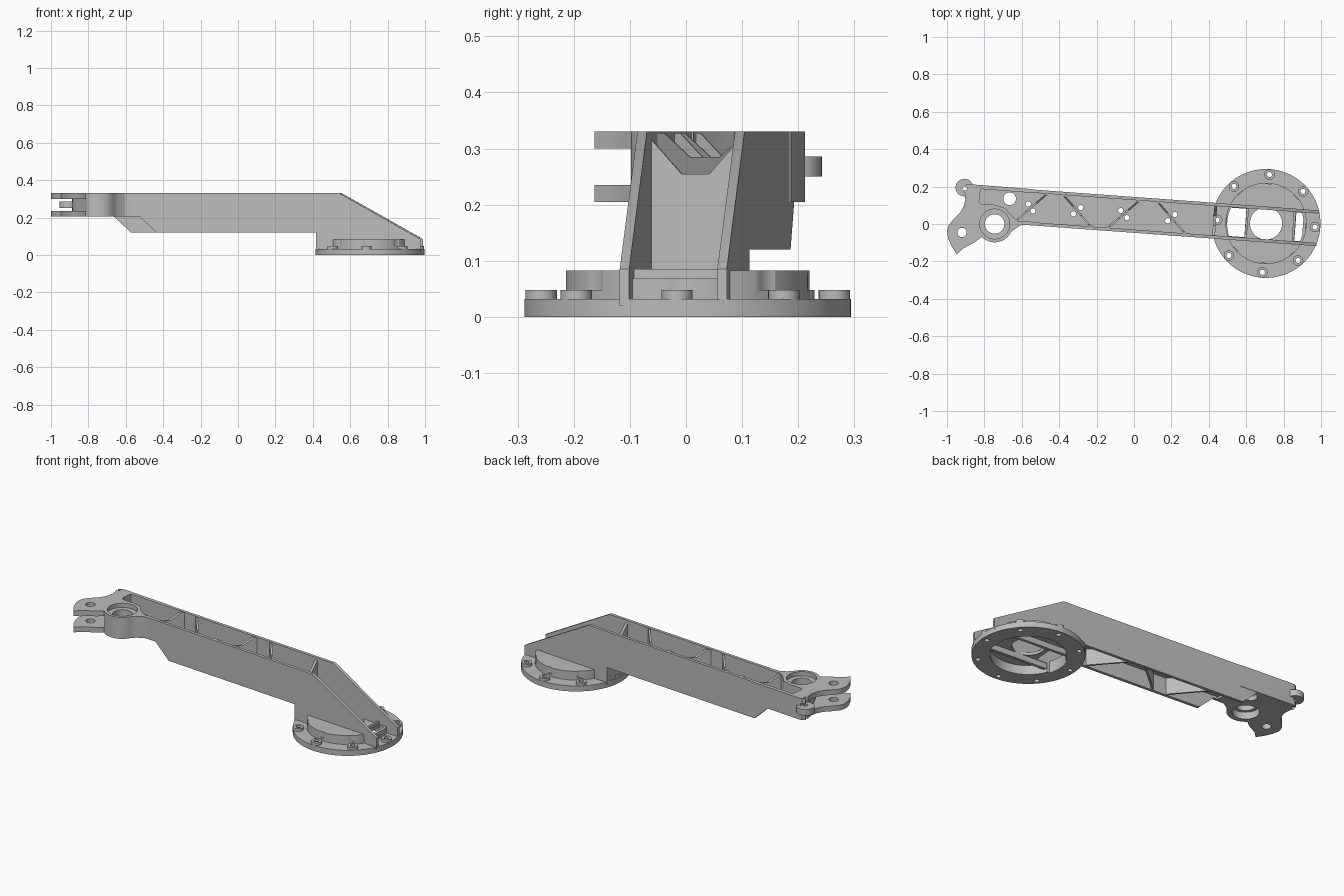
import bpy, bmesh, math
from mathutils import Matrix, Vector

if "Cube" in bpy.data.objects:
    bpy.data.objects.remove(bpy.data.objects["Cube"])

ANG = math.atan(-0.0728)
BEAM = Matrix.Translation((0, 0.0488, 0)) @ Matrix.Rotation(ANG, 4, 'Z')
IDENT = Matrix.Identity(4)
HALF, WALL = 0.0957, 0.017
HUB = (0.706, 0.003)

grey = bpy.data.materials.new("plain grey")
grey.diffuse_color = (0.5, 0.5, 0.5, 1)
grey.use_nodes = True
grey.node_tree.nodes["Principled BSDF"].inputs["Base Color"].default_value = grey.diffuse_color


def prism(name, pts, a, b, frame=IDENT, side=False):
    """Extrude an outline along z, or along y when side is True."""
    bm = bmesh.new()
    put = (lambda p, h: (p[0], h, p[1])) if side else (lambda p, h: (p[0], p[1], h))
    lo = [bm.verts.new(put(p, a)) for p in pts]
    hi = [bm.verts.new(put(p, b)) for p in pts]
    n = len(pts)
    bm.faces.new(lo)
    bm.faces.new(hi)
    for i in range(n):
        bm.faces.new((lo[i], lo[(i + 1) % n], hi[(i + 1) % n], hi[i]))
    bmesh.ops.recalc_face_normals(bm, faces=bm.faces[:])
    bm.transform(frame)
    me = bpy.data.meshes.new(name)
    bm.to_mesh(me)
    bm.free()
    me.materials.append(grey)
    ob = bpy.data.objects.new(name, me)
    bpy.context.collection.objects.link(ob)
    return ob


def circle(c, r, n=48):
    return [(c[0] + r * math.cos(2 * math.pi * i / n),
             c[1] + r * math.sin(2 * math.pi * i / n)) for i in range(n)]


def rect(x0, x1, y0, y1):
    return [(x0, y0), (x1, y0), (x1, y1), (x0, y1)]


def apply_bool(ob, other, op):
    m = ob.modifiers.new("bool", 'BOOLEAN')
    m.operation, m.solver, m.object = op, 'EXACT', other
    bpy.context.view_layer.objects.active = ob
    bpy.ops.object.modifier_apply(modifier=m.name)
    bpy.data.objects.remove(other)


def cut(ob, *args, **kw):
    apply_bool(ob, prism("cutter", *args, **kw), 'DIFFERENCE')


def world(u, v):
    p = BEAM @ Vector((u, v, 0))
    return (p.x, p.y)


# Side walls of the beam, with sloped nose and stepped underside
nose = [(0.55, 0.33), (0.985, 0.085), (0.985, 0.02), (0.425, 0.02), (0.425, 0.12)]
prism("back_wall", [(-0.87, 0.33)] + nose + [(-0.58, 0.12), (-0.67, 0.205), (-0.87, 0.205)],
      HALF - WALL, HALF, BEAM, True)
prism("front_wall", [(-0.62, 0.33)] + nose + [(-0.43, 0.12), (-0.52, 0.205), (-0.62, 0.205)],
      -HALF, -HALF + WALL, BEAM, True)

# Floor web with pairs of holes either side of each rib
rib_u = [-0.55, -0.305, -0.055, 0.2]
floor = prism("beam_floor", rect(-0.58, 0.43, -0.09, 0.09), 0.218, 0.23, BEAM)
for i, u in enumerate(rib_u):
    s = 1 if i % 2 == 0 else -1
    for k in (-1, 1):
        if i:
            cut(floor, circle((u + 0.018 * k, -0.018 * k * s), 0.014, 20), 0.1, 0.4, BEAM)

# Zigzag ribs with a notched cable channel along the top
h = HALF - 0.006
for i, u in enumerate(rib_u):
    s = 1 if i % 2 == 0 else -1
    t = 0.007
    rib = prism("diagonal_rib", [(u - s * h - t, -h), (u - s * h + t, -h),
                                 (u + s * h + t, h), (u + s * h - t, h)],
                0.207 if i == 0 else 0.125, 0.328, BEAM)
    notch = BEAM @ Matrix.Rotation(math.pi / 2, 4, 'Z')
    cut(rib, [(-0.08, 0.34), (-0.025, 0.285), (0.025, 0.285), (0.08, 0.34)], -1, 1, notch, True)

# Bulkhead closing the beam above the base
bulk = prism("bulkhead", rect(0.425, 0.44, -h, h), 0.03, 0.328, BEAM)
cut(bulk, [(-0.1, 0.34), (-0.025, 0.255), (0.025, 0.255), (0.1, 0.34)], -1, 1,
    BEAM @ Matrix.Rotation(math.pi / 2, 4, 'Z'), True)

# Hand at the far end: bearing boss and forked tab
BOSS = (-0.745, 0.0)
boss_arc = [(BOSS[0] + 0.098 * math.cos(math.radians(a)),
             BOSS[1] + 0.098 * math.sin(math.radians(a))) for a in range(225, 336, 10)]
hand_pts = ([(-0.55, 0.187), (-0.87, 0.212), (-0.895, 0.212), (-0.912, 0.2), (-0.916, 0.185),
             (-0.905, 0.165), (-0.902, 0.13), (-0.91, 0.095), (-0.93, 0.06), (-0.965, 0.025),
             (-0.99, -0.005), (-1.0, -0.04), (-0.993, -0.08), (-0.975, -0.12), (-0.947, -0.163),
             (-0.915, -0.132), (-0.88, -0.112), (-0.85, -0.098)]
            + boss_arc + [(-0.635, -0.025), (-0.604, -0.006), (-0.55, -0.006)])
hand = prism("hand", hand_pts, 0.205, 0.33)
cut(hand, [(-0.82, 0.187), (-0.828, 0.12), (-0.815, 0.105), (-0.745, 0.103), (-0.69, 0.085),
           (-0.65, 0.04), (-0.62, 0.016), (-0.5, 0.012), (-0.5, 0.163)], 0.23, 0.4)
cut(hand, [(-1.1, -0.3), (-0.8, -0.3), (-0.805, -0.08), (-0.83, -0.01), (-0.86, 0.05),
           (-0.885, 0.12), (-0.89, 0.3), (-1.1, 0.3)], 0.235, 0.3)
cut(hand, circle(BOSS, 0.052), 0.1, 0.4)
cut(hand, circle(BOSS, 0.08), 0.305, 0.4)
cut(hand, circle(BOSS, 0.07), 0.1, 0.245)
cut(hand, circle((-0.92, -0.045), 0.025, 32), 0.1, 0.4)
cut(hand, circle((-0.665, 0.135), 0.034, 32), 0.1, 0.4)
cut(hand, circle((-0.905, 0.19), 0.012, 20), 0.1, 0.4)
for p in ((-0.565, 0.107), (-0.54, 0.07)):
    cut(hand, circle(p, 0.014, 20), 0.1, 0.4)
    cut(floor, circle(p, 0.014, 20), 0.1, 0.4)

# Small round lug at the corner of the hand
lug = prism("corner_lug", circle((-0.907, 0.195), 0.047), 0.25, 0.286)
cut(lug, circle((-0.905, 0.19), 0.012, 20), 0.1, 0.4)

# Round base: flange, raised drum, bolt bosses
base = prism("base", circle(HUB, 0.291, 96), 0, 0.032)
drum = prism("drum", circle(HUB, 0.217, 96), 0.01, 0.083)
apply_bool(base, drum, 'UNION')
bolts = [(HUB[0] + 0.262 * math.cos(ANG + k * math.pi / 4),
          HUB[1] + 0.262 * math.sin(ANG + k * math.pi / 4)) for k in range(8)]
for b in bolts:
    cut(base, circle(b, 0.05, 32), 0.048, 0.2)
    apply_bool(base, prism("bolt_boss", circle(b, 0.028, 24), 0.01, 0.048), 'UNION')
    cut(base, circle(b, 0.0135, 20), -0.1, 0.2)
# underside recess, lowered deck between the walls, hub bore and windows
cut(base, circle(HUB, 0.195, 96), -0.1, 0.052)
cut(base, rect(0.44, 1.2, -HALF + 0.01, HALF - 0.01), 0.068, 0.2, BEAM)
cut(base, circle(HUB, 0.086, 64), -0.1, 0.3)
disc = 0.705
for x0, x1 in ((0.515, 0.597), (0.865, 0.905)):
    side = -1 if x0 < disc else 1
    r = 0.205
    pts = []
    for k in range(9):
        v = -0.076 + 0.152 * k / 8
        edge = disc + side * math.sqrt(r * r - v * v)
        pts.append((max(x0 - 0.02, edge) if side < 0 else min(x1, edge), v))
    inner = x1 if side < 0 else x0
    cut(base, pts + [(inner, 0.076), (inner, -0.076)], -0.1, 0.3, BEAM)

# Low cross ribs beside the windows and the lip at the nose
for u, top in ((0.604, 0.085), (0.857, 0.085)):
    prism("cross_rib", rect(u - 0.006, u + 0.006, -h, h), 0.055, top, BEAM)

for ob in bpy.context.scene.objects:
    bpy.ops.object.select_all(action='DESELECT')
    ob.select_set(True)
    bpy.context.view_layer.objects.active = ob
    bpy.ops.object.shade_smooth_by_angle(angle=math.radians(30))
